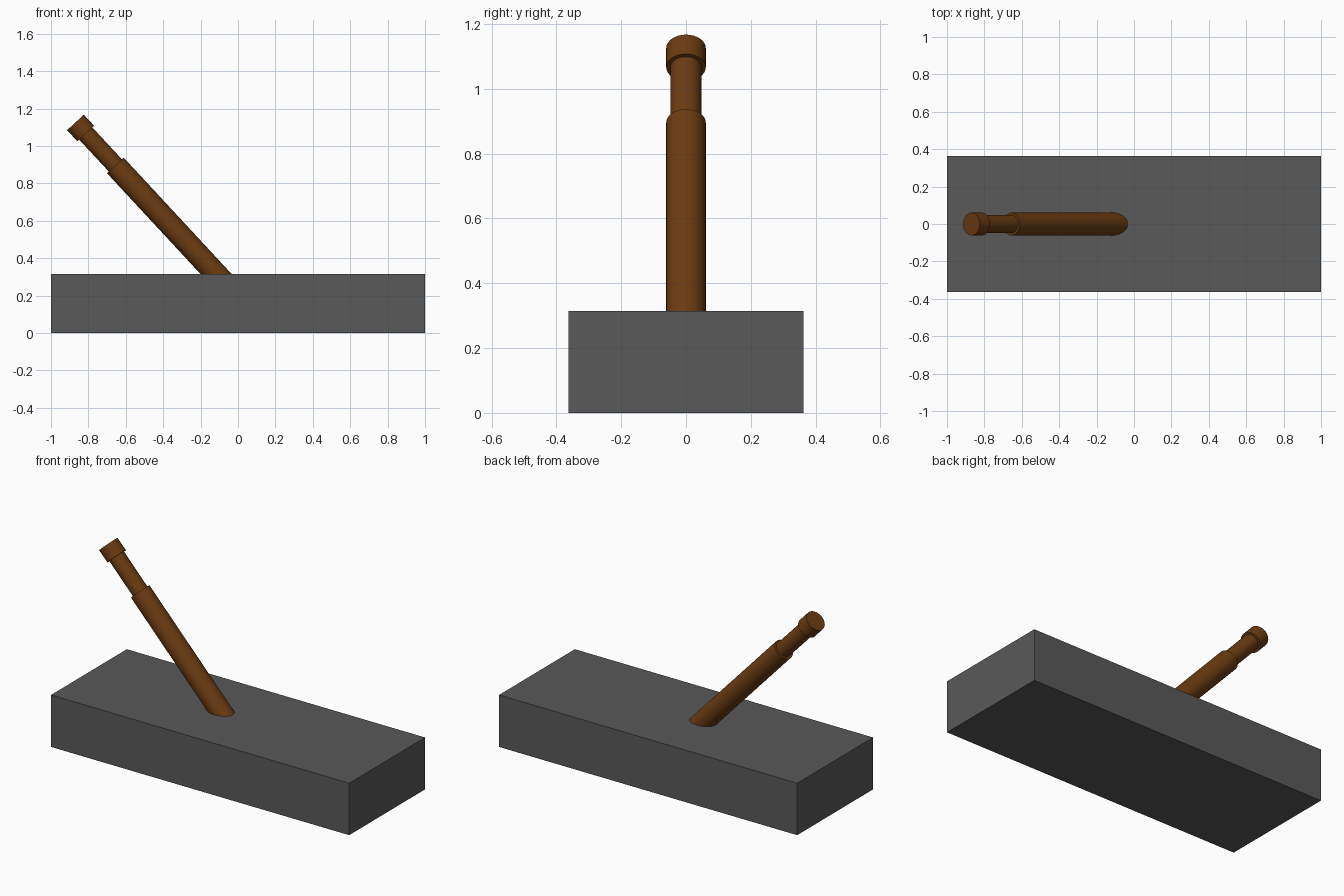
import bpy, bmesh
from math import radians
from mathutils import Vector, Matrix

if "Cube" in bpy.data.objects:
    bpy.data.objects.remove(bpy.data.objects["Cube"])


def paint(obj, name, colour):
    mat = bpy.data.materials.new(name)
    mat.diffuse_color = (*colour, 1)
    mat.use_nodes = True
    mat.node_tree.nodes["Principled BSDF"].inputs["Base Color"].default_value = mat.diffuse_color
    obj.data.materials.append(mat)


# Rectangular base block
bpy.ops.mesh.primitive_cube_add(size=1, location=(0, 0, 0.1575))
base = bpy.context.object
base.name = "base_block"
base.scale = (2, 0.726, 0.315)
bpy.ops.object.transform_apply(location=False, rotation=False, scale=True)
paint(base, "dark_grey", (0.1, 0.1, 0.1))

# Turned lever: (radius, distance from the tip) revolved about its axis
tip = Vector((-0.869, 0, 1.126))
axis = Vector((0.68, 0, -0.733)).normalized()
profile = [(0, 0), (0.061, 0), (0.061, 0.081), (0.048, 0.081),
           (0.048, 0.314), (0.061, 0.314), (0.061, 1.25), (0, 1.25)]
bm = bmesh.new()
verts = [bm.verts.new((r, 0, d)) for r, d in profile]
edges = [bm.edges.new(pair) for pair in zip(verts, verts[1:])]
bmesh.ops.spin(bm, geom=verts + edges, cent=(0, 0, 0), axis=(0, 0, 1),
               angle=radians(360), steps=32)
bmesh.ops.remove_doubles(bm, verts=bm.verts, dist=1e-5)
bmesh.ops.recalc_face_normals(bm, faces=bm.faces)
mesh = bpy.data.meshes.new("lever_handle")
bm.to_mesh(mesh)
bm.free()
lever = bpy.data.objects.new("lever_handle", mesh)
bpy.context.collection.objects.link(lever)
lever.matrix_world = (Matrix.Translation(tip)
                      @ axis.to_track_quat('Z', 'Y').to_matrix().to_4x4())
paint(lever, "brown_wood", (0.15, 0.045, 0.006))

# Smooth the round sides, keep the steps sharp
bpy.ops.object.select_all(action='DESELECT')
lever.select_set(True)
bpy.context.view_layer.objects.active = lever
bpy.ops.object.shade_smooth_by_angle(angle=radians(30))
